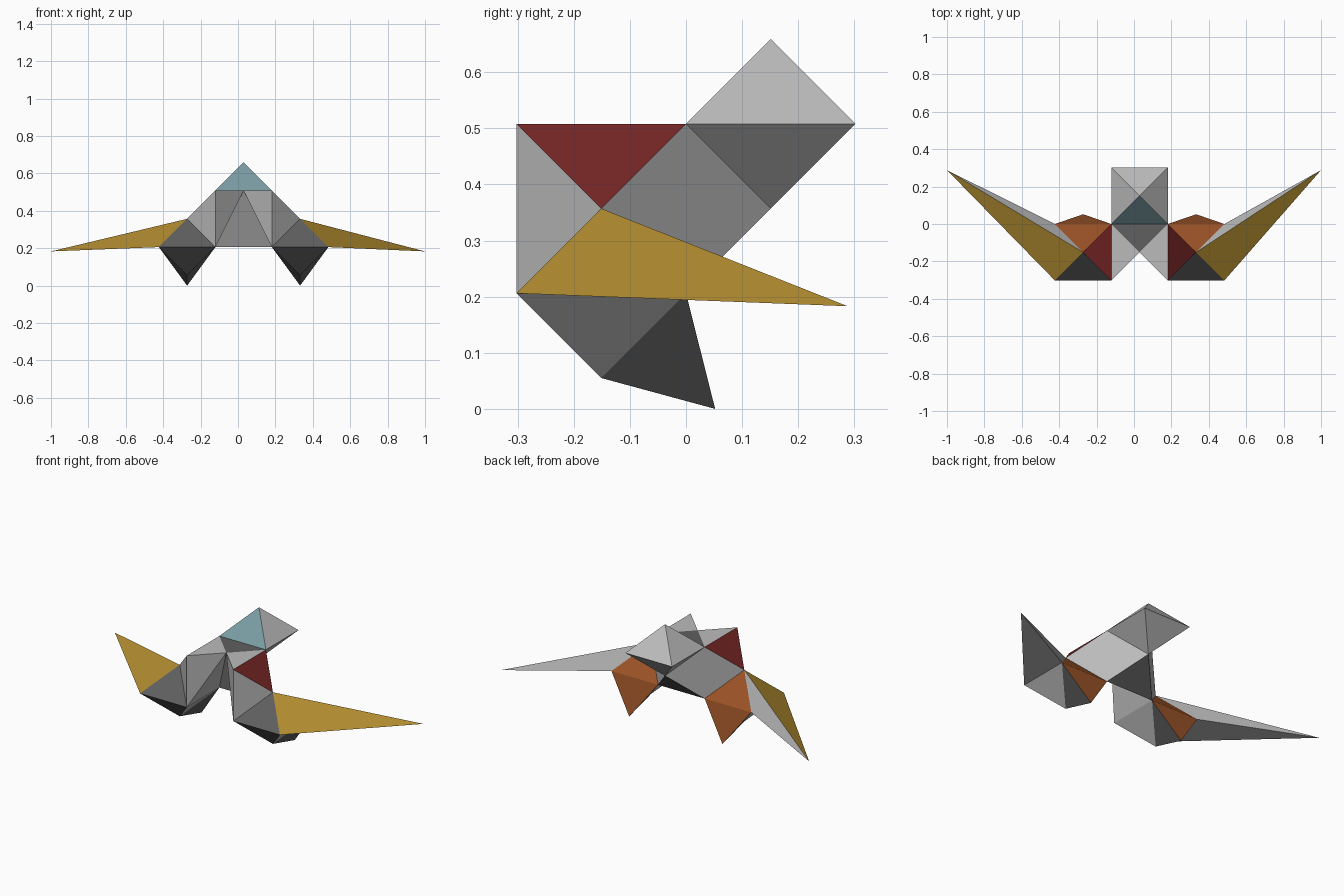
import bpy, bmesh
from mathutils import Vector

if "Cube" in bpy.data.objects:
    bpy.data.objects.remove(bpy.data.objects["Cube"])

U = 0.151           # half of the folding module
CX = 0.03           # body centre line
TOP, MID, LOW, BOT = 0.508, 0.357, 0.206, 0.055   # module heights


def material(name, rgb):
    m = bpy.data.materials.new(name)
    m.diffuse_color = (*rgb, 1)
    m.use_nodes = True
    m.node_tree.nodes["Principled BSDF"].inputs["Base Color"].default_value = m.diffuse_color
    return m


GREY = material("light grey", (0.50, 0.50, 0.50))
DARK = material("dark grey", (0.115, 0.115, 0.115))
TEAL = material("teal", (0.195, 0.337, 0.371))
GOLD = material("gold", (0.46, 0.27, 0.030))
RED = material("dark red", (0.178, 0.018, 0.018))
ORANGE = material("burnt orange", (0.319, 0.084, 0.02))


def solid(name, points, base, rules):
    """Faceted hull; faces take a colour by direction, None opens a joined face."""
    bm = bmesh.new()
    for p in points:
        bm.verts.new(p)
    bmesh.ops.convex_hull(bm, input=bm.verts[:])
    bmesh.ops.recalc_face_normals(bm, faces=bm.faces[:])
    mats, hidden = [base], []
    for f in bm.faces:
        f.normal_update()
        f.smooth = False
        for direction, mat in rules:
            if f.normal.dot(Vector(direction).normalized()) > 0.93:
                if mat is None:
                    hidden.append(f)
                else:
                    if mat not in mats:
                        mats.append(mat)
                    f.material_index = mats.index(mat)
                break
    bmesh.ops.delete(bm, geom=hidden, context='FACES')
    me = bpy.data.meshes.new(name)
    bm.to_mesh(me)
    bm.free()
    for m in mats:
        me.materials.append(m)
    ob = bpy.data.objects.new(name, me)
    bpy.context.collection.objects.link(ob)
    return ob


PM = (-U, U)

# Head: double pyramid with a coloured front
solid("head",
      [(CX + a, U + b, TOP) for a in PM for b in PM]
      + [(CX, U, TOP + U), (CX, U, MID)],
      GREY, [((0, -1, 1), TEAL), ((0, -1, -1), None)])

# Torso: upright square with a back point and a raised front point
solid("torso",
      [(CX + a, 0, z) for a in PM for z in (LOW, TOP)]
      + [(CX, U, MID), (CX, -U, TOP)],
      GREY, [((0, 1, 1), None), ((1, -1, 0), None), ((-1, -1, 0), None),
             ((0, 0, 1), DARK), ((0, 1, -1), DARK)])

for side, s, tip_x in (("left", -1, -1.0), ("right", 1, 1.0)):
    sx = CX + s * U          # shoulder plane
    lx = CX + s * 2 * U      # leg axis
    ox = CX + s * 3 * U      # outer leg edge

    # Shoulder: double pyramid on its side
    solid(side + "_shoulder",
          [(sx, y, z) for y in (-2 * U, 0) for z in (LOW, TOP)]
          + [(lx, -U, MID), (CX, -U, TOP)],
          GREY, [((s, 0, 1), RED), ((s, 0, -1), None), ((-s, 1, 0), None)])

    # Leg: double pyramid, dark in front and orange behind
    solid(side + "_leg",
          [(x, y, LOW) for x in (sx, ox) for y in (-2 * U, 0)]
          + [(lx, -U, MID), (lx, -U, BOT)],
          GREY, [((0, -1, 1), DARK), ((0, -1, -1), DARK), ((0, 1, 1), ORANGE),
                 ((0, 1, -1), None), ((1, 0, 1), None), ((-1, 0, 1), None)])

    # Foot: spike behind the leg
    solid(side + "_foot",
          [(sx, 0, LOW), (ox, 0, LOW), (lx, -U, BOT), (lx, 0.052, 0.0)],
          DARK, [((0, 0.97, 0.24), ORANGE), ((0, -1, 1), None)])

    # Wing: long swept spike
    solid(side + "_wing",
          [(lx, -U, MID), (ox, -2 * U, LOW), (ox, 0, LOW), (tip_x, 0.288, 0.183)],
          GREY, [((s * 0.43, -0.39, 0.82), GOLD), ((-s, 0, -1), None)])
